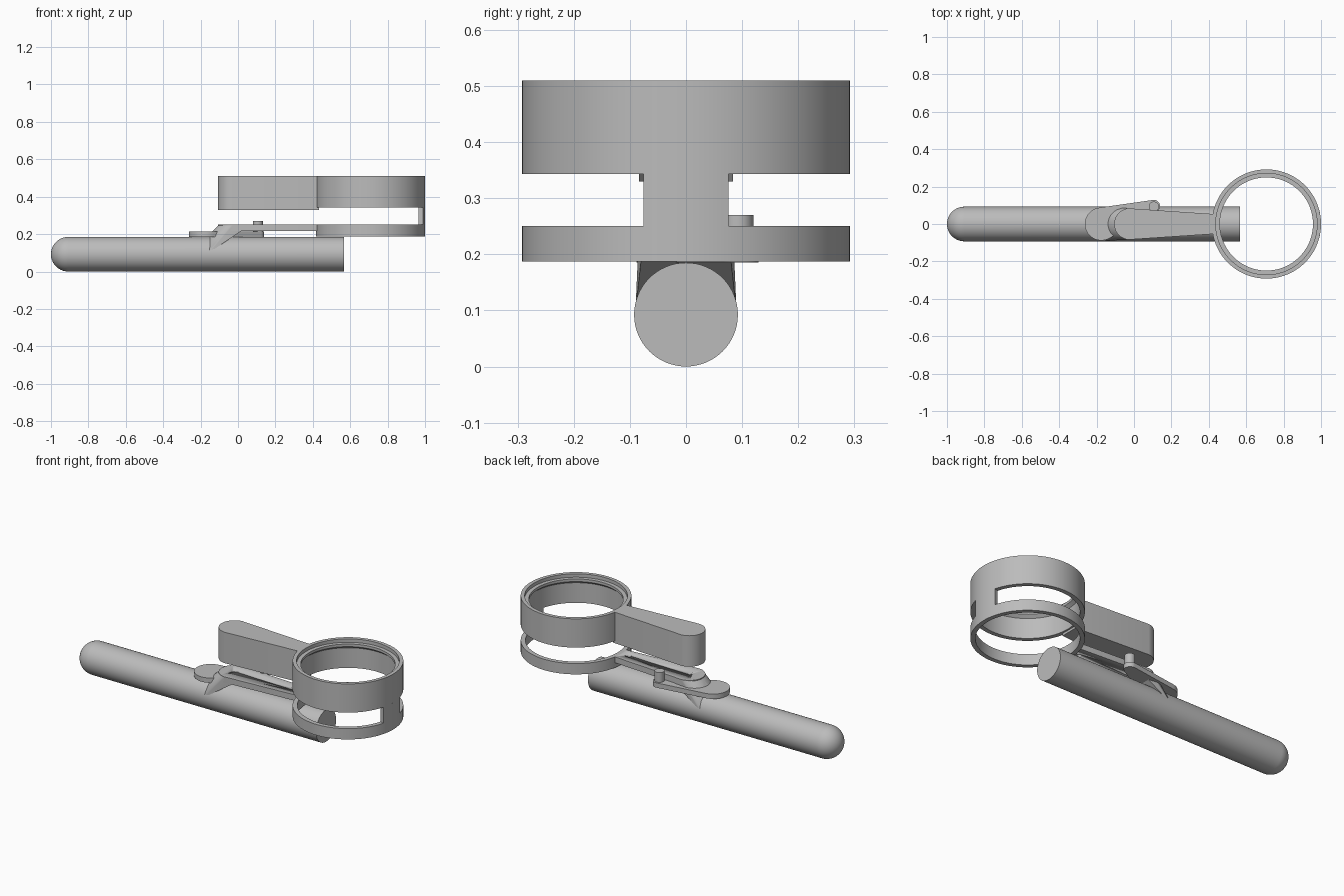
import bpy, bmesh, math
from mathutils import Vector

cube = bpy.data.objects.get("Cube")
if cube:
    bpy.data.objects.remove(cube, do_unlink=True)

grey = bpy.data.materials.new("plain grey")
grey.use_nodes = True
colour = (0.5, 0.5, 0.5, 1)
grey.diffuse_color = colour
grey.node_tree.nodes["Principled BSDF"].inputs["Base Color"].default_value = colour


def finish(name, bm, angle=30):
    bmesh.ops.remove_doubles(bm, verts=bm.verts, dist=1e-5)
    bmesh.ops.recalc_face_normals(bm, faces=bm.faces)
    mesh = bpy.data.meshes.new(name)
    bm.to_mesh(mesh)
    bm.free()
    mesh.materials.append(grey)
    ob = bpy.data.objects.new(name, mesh)
    bpy.context.collection.objects.link(ob)
    bpy.ops.object.select_all(action="DESELECT")
    ob.select_set(True)
    bpy.context.view_layer.objects.active = ob
    bpy.ops.object.shade_smooth_by_angle(angle=math.radians(angle))
    return ob


def arc(cx, cy, r, a0, a1, n=24):
    angles = [math.radians(a0 + (a1 - a0) * i / n) for i in range(n + 1)]
    return [(cx + r * math.cos(a), cy + r * math.sin(a)) for a in angles]


def prism(name, outline, z0, z1):
    bm = bmesh.new()
    base = bm.faces.new([bm.verts.new((x, y, z0)) for x, y in outline])
    top = bmesh.ops.extrude_face_region(bm, geom=[base])["geom"]
    moved = [v for v in top if isinstance(v, bmesh.types.BMVert)]
    bmesh.ops.translate(bm, vec=(0, 0, z1 - z0), verts=moved)
    return finish(name, bm)


def hull(name, points):
    bm = bmesh.new()
    for p in points:
        bm.verts.new(p)
    bmesh.ops.convex_hull(bm, input=bm.verts)
    loose = [v for v in bm.verts if not v.link_faces]
    bmesh.ops.delete(bm, geom=loose, context="VERTS")
    return finish(name, bm)


def ring(name, profile, half_angle=math.pi, steps=96):
    """Closed (radius, z) profile turned about the cup axis."""
    bm = bmesh.new()
    full = half_angle == math.pi
    loops = []
    for i in range(steps + 1):
        a = -half_angle + 2 * half_angle * i / steps
        loops.append([bm.verts.new((CUP_X + r * math.cos(a), r * math.sin(a), z))
                      for r, z in profile])
    n = len(profile)
    for a, b in zip(loops, loops[1:]):
        for j in range(n):
            k = (j + 1) % n
            bm.faces.new((a[j], b[j], b[k], a[k]))
    if not full:
        bm.faces.new(loops[0])
        bm.faces.new(loops[-1])
    return finish(name, bm)


# Rod with one domed end
ROD_R, ROD_END = 0.0925, 0.567
bm = bmesh.new()
path = [(-1 + ROD_R - x, y) for x, y in arc(0, 0, ROD_R, 0, 90, 16)]
path = path[::-1]
path = [(ROD_END, 0), (ROD_END, ROD_R)] + path
verts = [bm.verts.new((x, y, 0)) for x, y in path]
edges = [bm.edges.new(pair) for pair in zip(verts, verts[1:])]
bmesh.ops.spin(bm, geom=verts + edges, cent=(0, 0, 0), axis=(1, 0, 0),
               angle=2 * math.pi, steps=64)
bmesh.ops.translate(bm, vec=(0, 0, ROD_R), verts=bm.verts)
finish("rod", bm)

# Cup: lipped upper ring, lower ring and the strip that joins them
CUP_X, OUT, INN = 0.708, 0.292, 0.267
LOW, LOW_TOP, UP, TOP = 0.187, 0.25, 0.343, 0.51
ring("upper_ring", [(OUT, UP), (OUT, TOP), (0.271, TOP), (0.271, 0.49),
                    (0.249, 0.49), (0.249, 0.475), (INN, 0.46), (INN, UP)])
ring("lower_ring", [(OUT, LOW), (OUT, LOW_TOP), (INN, LOW_TOP), (INN, LOW)])
ring("joining_strip", [(OUT, LOW_TOP), (OUT, UP), (INN, UP), (INN, LOW_TOP)],
     math.asin(0.076 / OUT), 12)

# Upper grip and lower plate share a tapered outline with one rounded end
rounded = arc(-0.022, 0, 0.084, 95, 265)
arm = rounded + [(0.432, -0.053), (0.432, 0.053)]
prism("grip", arm, 0.33, TOP)
plate = prism("lower_plate", arm, 0.216, LOW_TOP)

# Small holes through the lower plate
for i, x in enumerate((-0.025, 0.365)):
    cutter = prism("hole_cutter", arc(x, 0, 0.012, 0, 345, 23), 0.2, 0.3)
    cutter.hide_render = True
    cutter.hide_set(True)
    mod = plate.modifiers.new("hole", "BOOLEAN")
    mod.operation, mod.solver, mod.object = "DIFFERENCE", "EXACT", cutter

# Leaning strut between the rod and the plate
strut = [(x, y, 0.245) for x, y in rounded]
strut += [(x - 0.038, y, 0.208) for x, y in rounded]
for side in (-1, 1):
    strut += [(0.03, side * 0.076, 0.225), (-0.168, side * 0.09, 0.1),
              (-0.155, side * 0.09, 0.1)]
hull("strut", strut)

# Lever with its upright pin
LEVER_BIG, LEVER_SMALL = (-0.175, 0, 0.088), (0.106, 0.096, 0.033)
hull("lever", [(x, y, z) for c in (LEVER_BIG, LEVER_SMALL)
               for x, y in arc(*c, 0, 354, 59) for z in (0.185, 0.213)])
prism("lever_pin", arc(0.106, 0.093, 0.027, 0, 350, 35), 0.2, 0.27)
